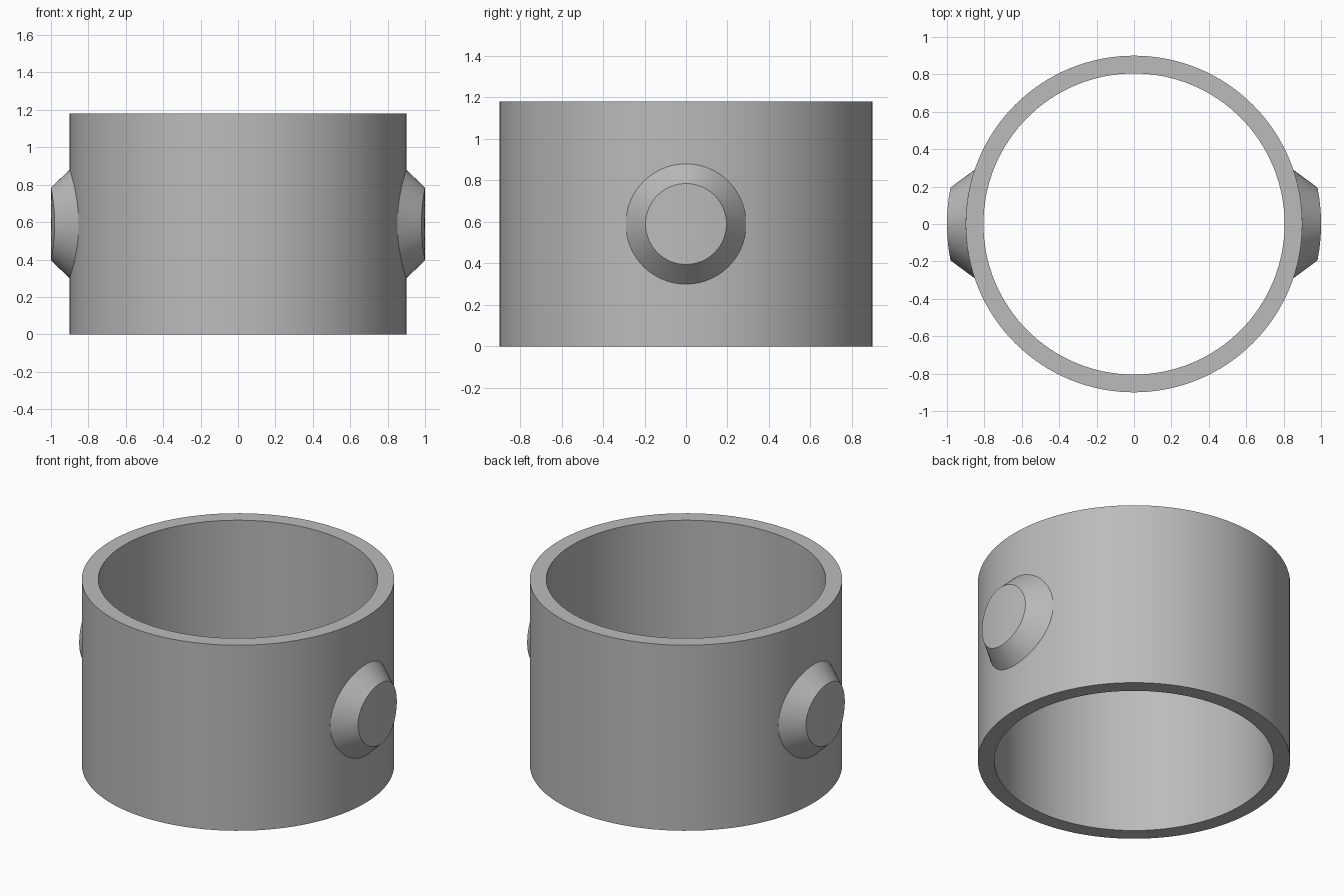
import bpy, bmesh
from math import sin, cos, pi, sqrt, radians

cube = bpy.data.objects.get("Cube")
if cube:
    bpy.data.objects.remove(cube)

OUTER, INNER, HEIGHT = 0.9, 0.805, 1.18

grey = bpy.data.materials.new("plain grey")
grey.use_nodes = True
grey.diffuse_color = (0.5, 0.5, 0.5, 1)
grey.node_tree.nodes["Principled BSDF"].inputs["Base Color"].default_value = (0.5, 0.5, 0.5, 1)


def loft(name, rings, closed=False):
    """Skin a list of equal point rings; cap the last one unless the rings close up."""
    bm = bmesh.new()
    loops = [[bm.verts.new(p) for p in ring] for ring in rings]
    pairs = list(zip(loops, loops[1:]))
    if closed:
        pairs.append((loops[-1], loops[0]))
    for a, b in pairs:
        for i in range(len(a)):
            j = (i + 1) % len(a)
            bm.faces.new((a[i], a[j], b[j], b[i]))
    if not closed:
        bm.faces.new(loops[0][::-1])
        bm.faces.new(loops[-1])
    bmesh.ops.recalc_face_normals(bm, faces=bm.faces)
    mesh = bpy.data.meshes.new(name)
    bm.to_mesh(mesh)
    bm.free()
    mesh.materials.append(grey)
    obj = bpy.data.objects.new(name, mesh)
    bpy.context.collection.objects.link(obj)
    bpy.ops.object.select_all(action="DESELECT")
    obj.select_set(True)
    bpy.context.view_layer.objects.active = obj
    bpy.ops.object.shade_smooth_by_angle(angle=radians(25))


def circle(count):
    return [(cos(2 * pi * i / count), sin(2 * pi * i / count)) for i in range(count)]


# Open tube with square rims
profile = [(OUTER, 0), (OUTER, HEIGHT), (INNER, HEIGHT), (INNER, 0)]
loft("tube_wall", [[(r * c, r * s, z) for c, s in circle(128)] for r, z in profile], closed=True)

# Bevelled side bosses: each ring is wrapped on a cylinder around the tube's axis
boss = [(0.87, 0.29), (OUTER, 0.29), (1.0, 0.195)]
boss += [(1.0, 0.195 * k) for k in (0.8, 0.6, 0.4, 0.2, 0.05)]
for name, side in (("left_boss", 1), ("right_boss", -1)):
    loft(name, [[(side * sqrt(wrap ** 2 - (r * c) ** 2), r * c, HEIGHT / 2 + r * s)
                 for c, s in circle(64)] for wrap, r in boss])
